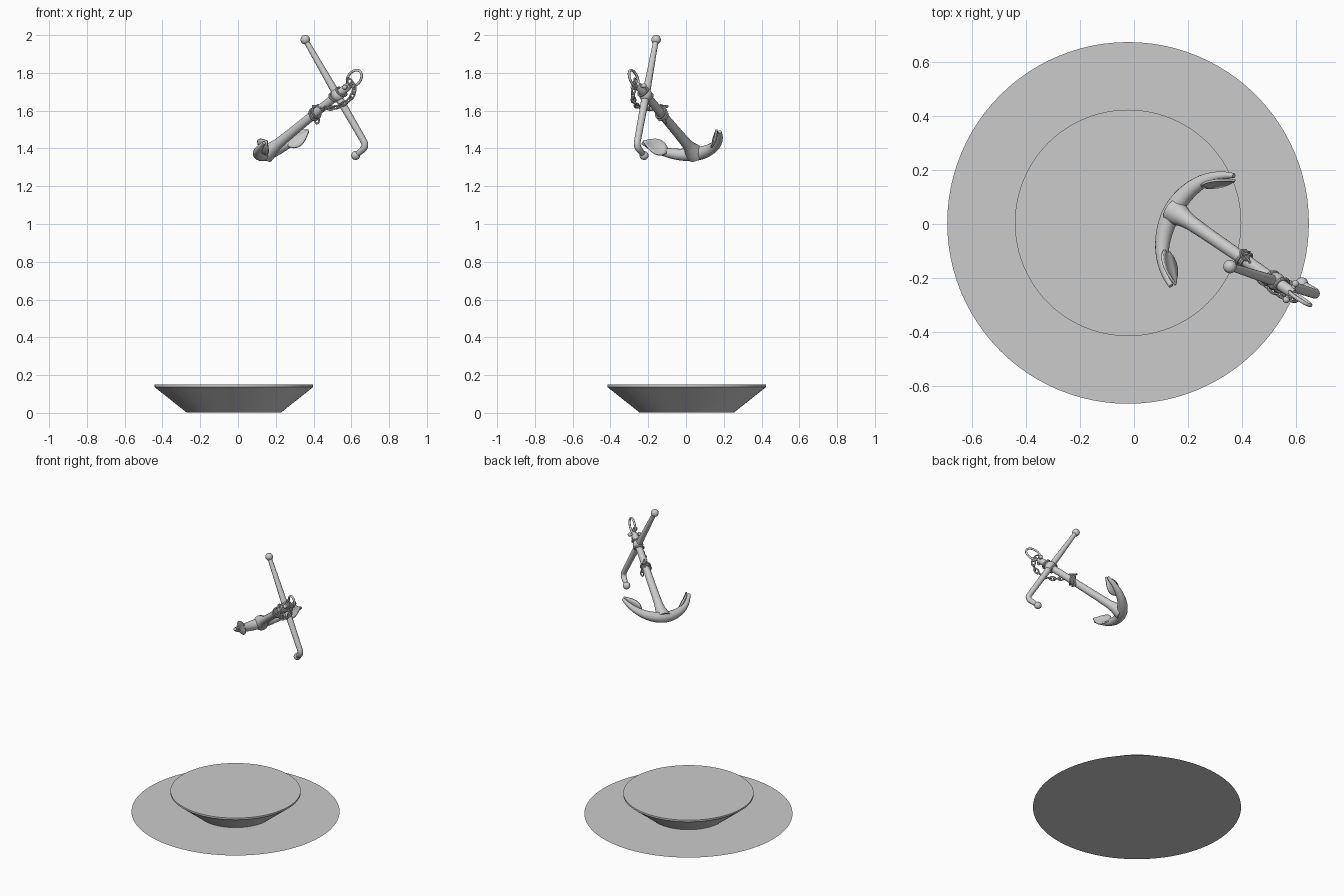
import bpy, bmesh, math
from mathutils import Vector, Matrix

if "Cube" in bpy.data.objects:
    bpy.data.objects.remove(bpy.data.objects["Cube"])

grey = bpy.data.materials.new("plain_grey")
grey.diffuse_color = (0.6, 0.6, 0.6, 1)
grey.use_nodes = True
grey.node_tree.nodes["Principled BSDF"].inputs["Base Color"].default_value = grey.diffuse_color

# Anchor frame: local X along the arms, Y along the stock, Z up the shank
crown = Vector((0.145, 0.05, 1.37))
shank_dir = Vector((0.683, -0.471, 0.56)).normalized()
arm_dir = Vector((0.507, 0.851, 0.137))
arm_dir = (arm_dir - shank_dir * arm_dir.dot(shank_dir)).normalized()
stock_dir = shank_dir.cross(arm_dir)
FRAME = Matrix.Translation(crown) @ Matrix((arm_dir, stock_dir, shank_dir)).transposed().to_4x4()
WORLD = Matrix.Identity(4)


def finish(name, bm, matrix=WORLD, angle=40):
    bmesh.ops.transform(bm, matrix=matrix, verts=bm.verts)
    bmesh.ops.recalc_face_normals(bm, faces=bm.faces)
    mesh = bpy.data.meshes.new(name)
    bm.to_mesh(mesh)
    bm.free()
    mesh.materials.append(grey)
    ob = bpy.data.objects.new(name, mesh)
    bpy.context.collection.objects.link(ob)
    bpy.ops.object.select_all(action='DESELECT')
    ob.select_set(True)
    bpy.context.view_layer.objects.active = ob
    bpy.ops.object.shade_smooth_by_angle(angle=math.radians(angle))
    return ob


def tube(bm, points, radii, sides=16, closed=False):
    """Sweep a circle of changing radius along a path."""
    pts = [Vector(p) for p in points]
    n = len(pts)
    if not isinstance(radii, (list, tuple)):
        radii = [radii] * n
    rings, u = [], None
    for i, p in enumerate(pts):
        if closed:
            t = pts[(i + 1) % n] - pts[i - 1]
        else:
            t = pts[min(i + 1, n - 1)] - pts[max(i - 1, 0)]
        t.normalize()
        u = t.orthogonal() if u is None else u - t * u.dot(t)
        u.normalize()
        v = t.cross(u)
        rings.append([bm.verts.new(p + radii[i] * (math.cos(a) * u + math.sin(a) * v))
                      for a in (2 * math.pi * k / sides for k in range(sides))])
    for i in range(n if closed else n - 1):
        r, s = rings[i], rings[(i + 1) % n]
        for k in range(sides):
            bm.faces.new((r[k], r[(k + 1) % sides], s[(k + 1) % sides], s[k]))
    if not closed:
        bm.faces.new(rings[0])
        bm.faces.new(rings[-1])


def make_tube(name, points, radii, sides=16, closed=False, matrix=WORLD):
    bm = bmesh.new()
    tube(bm, points, radii, sides, closed)
    return finish(name, bm, matrix)


def make_ball(name, centre, radius, scale=(1, 1, 1)):
    bm = bmesh.new()
    bmesh.ops.create_uvsphere(bm, u_segments=20, v_segments=12, radius=radius)
    bmesh.ops.scale(bm, vec=scale, verts=bm.verts)
    bmesh.ops.translate(bm, vec=centre, verts=bm.verts)
    return finish(name, bm, FRAME, 60)


def oval(centre, along, across, long_r, short_r, n=20):
    c, a, b = Vector(centre), Vector(along), Vector(across)
    return [c + a * long_r * math.cos(t) + b * short_r * math.sin(t)
            for t in (2 * math.pi * k / n for k in range(n))]


# Ground disc and flared plinth
BASE = Matrix.Translation((-0.022, 0.004, 0))
bm = bmesh.new()
bmesh.ops.create_circle(bm, cap_ends=True, segments=96, radius=0.671)
finish("ground_disc", bm, BASE)
bm = bmesh.new()
tube(bm, [(0, 0, 0.002), (0, 0, 0.137), (0, 0, 0.149)], [0.25, 0.42, 0.42], 96)
finish("plinth", bm, BASE, 30)

# Shank, flaring into the crown
make_tube("shank", [(0, 0, z) for z in (0, 0.03, 0.06, 0.1, 0.2, 0.4, 0.54, 0.64, 0.655)],
          [0.05, 0.044, 0.034, 0.028, 0.025, 0.023, 0.022, 0.021, 0.014], 20, matrix=FRAME)

# Curved arms tapering to the tips
R, TIP = 0.256, math.radians(68)
steps = [-1 + 2 * i / 32 for i in range(33)]
make_tube("arms", [(R * math.sin(s * TIP), 0, R - R * math.cos(s * TIP)) for s in steps],
          [0.036 - 0.027 * abs(s) ** 1.4 for s in steps], 16, matrix=FRAME)

# Shield-shaped flukes on the inner side of each arm
widths = [0.018, 0.038, 0.046, 0.047, 0.042, 0.032, 0.018, 0.003]
for side, label in ((1, "right"), (-1, "left")):
    bm = bmesh.new()
    rows = []
    for i, w in enumerate(widths):
        a = math.radians(36 + 34 * i / (len(widths) - 1))
        row = []
        for k in (-1, -0.5, 0, 0.5, 1):
            r = R - 0.018 - 0.010 * k * k * w / 0.047
            row.append(bm.verts.new((side * r * math.sin(a), k * w, R - r * math.cos(a))))
        rows.append(row)
    for p, q in zip(rows, rows[1:]):
        for k in range(4):
            bm.faces.new((p[k], p[k + 1], q[k + 1], q[k]))
    fluke = finish(label + "_fluke", bm, FRAME)
    mod = fluke.modifiers.new("thickness", 'SOLIDIFY')
    mod.thickness, mod.offset = 0.009, 0

# Stock with one bent end, end balls and centre collar
top, low = Vector((0, 0.343, 0.581)), Vector((0, -0.285, 0.538))
bend = [(0, -0.285 - 0.03 * math.sin(t), 0.508 + 0.03 * math.cos(t))
        for t in (math.pi / 2 * k / 6 for k in range(1, 7))]
path = [top, top.lerp(low, 0.25), top.lerp(low, 0.55), top.lerp(low, 0.8), low] + bend + [(0, -0.316, 0.455)]
make_tube("stock", path, [0.014, 0.017, 0.021, 0.019, 0.018] + [0.018] * 6 + [0.014], matrix=FRAME)
make_ball("stock_top_ball", top, 0.025)
make_ball("stock_end_ball", (0, -0.316, 0.45), 0.024)
make_ball("stock_collar", (0, 0, 0.56), 0.034, (1, 1.1, 1))

# Shackle pin and ring at the head of the shank
make_tube("head_pin", [(-0.034, 0, 0.64), (0.034, 0, 0.64)], 0.009, 12, matrix=FRAME)
for s in (-1, 1):
    make_ball("pin_knob", (s * 0.034, 0, 0.64), 0.013)
make_tube("head_ring", oval((0, 0.012, 0.700), (0, 0.1, 1), (0, 1, -0.1), 0.052, 0.035, 28),
          0.007, 10, True, FRAME)

# Hanging chain: alternating oval links spaced along a smooth path
keys = [Vector(p) for p in ((0.41, -0.115, 1.622), (0.46, -0.195, 1.612), (0.53, -0.255, 1.622),
                            (0.595, -0.28, 1.665), (0.615, -0.275, 1.72), (0.585, -0.27, 1.762))]
curve = []
for i in range(len(keys) - 1):
    a, b, c, d = keys[max(i - 1, 0)], keys[i], keys[i + 1], keys[min(i + 2, len(keys) - 1)]
    for k in range(20):
        t = k / 20
        curve.append(0.5 * (2 * b + (c - a) * t + (2 * a - 5 * b + 4 * c - d) * t * t
                            + (3 * b - a - 3 * c + d) * t ** 3))
bm = bmesh.new()
walked, count = 0.0, 0
for p, q in zip(curve, curve[1:]):
    walked += (q - p).length
    if walked >= 0.029 * count:
        t = (q - p).normalized()
        u = t.cross(stock_dir).normalized()
        v = t.cross(u)
        side = (u + v if count % 2 else u - v).normalized()
        tube(bm, oval(p, t, side, 0.021, 0.012, 14), 0.0048, 8, True)
        count += 1
finish("chain", bm)

# Chain turns around the shank, and the loose end
for z in (0.375, 0.395):
    make_tube("chain_wrap", oval((0, 0, z), (1, 0, 0.2), (0, 1, 0.25), 0.030, 0.030),
              0.006, 8, True, FRAME)
for z in (0.535, 0.59):
    make_tube("stock_lashing", oval((0, 0, z), (1, 0, 0.15), (0, 1, -0.2), 0.029, 0.029),
              0.006, 8, True, FRAME)
bm = bmesh.new()
for i, side in enumerate(((1, 0, 0), (0, 1, 0), (1, 0, 0))):
    tube(bm, oval((0.412 + 0.003 * i, -0.112 + 0.004 * i, 1.605 - 0.027 * i), (0, 0, 1), side, 0.02, 0.011, 14),
         0.0048, 8, True)
finish("chain_loose_end", bm)
